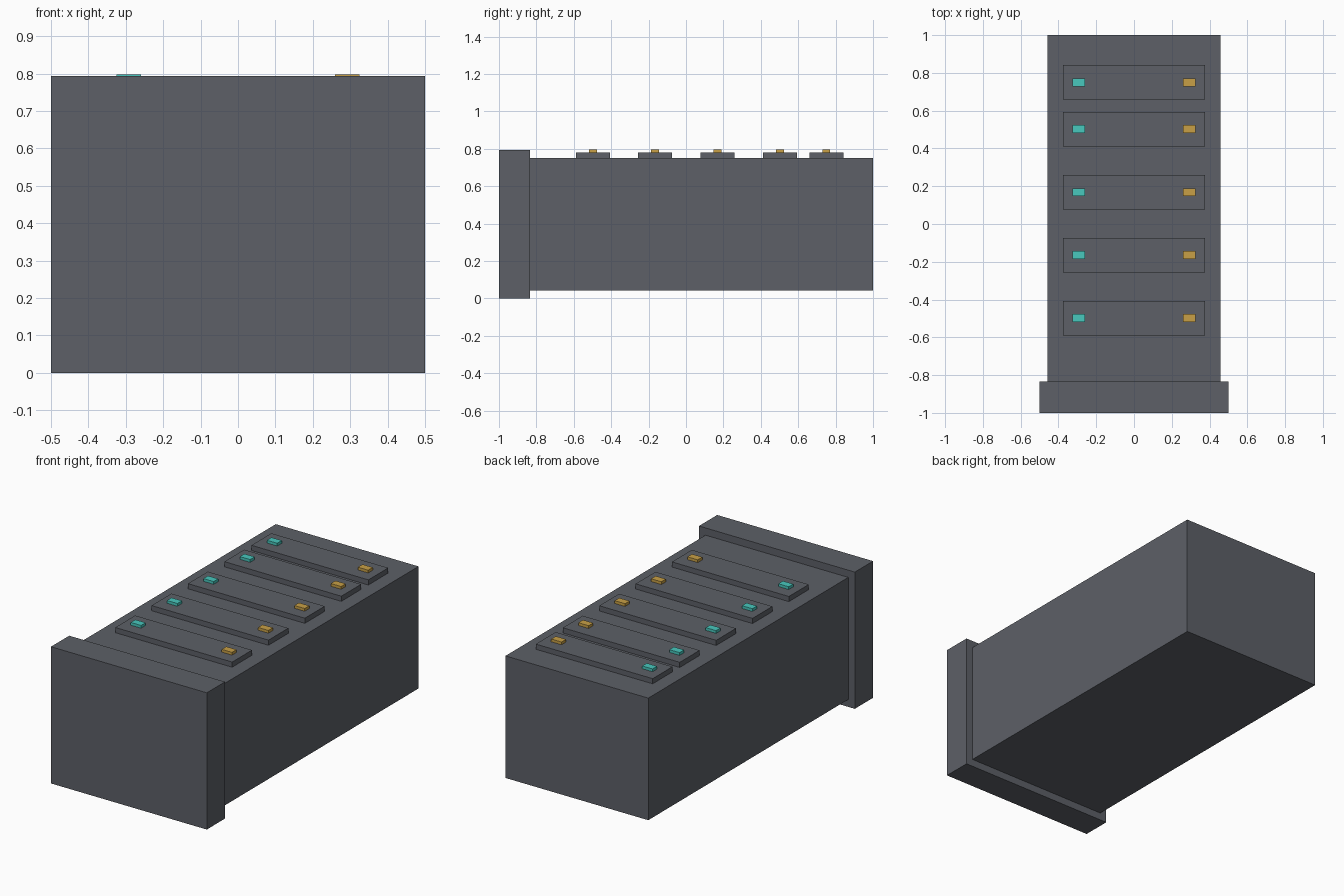
import bpy

cube = bpy.data.objects.get("Cube")
if cube:
    bpy.data.objects.remove(cube, do_unlink=True)


def material(name, colour):
    mat = bpy.data.materials.new(name)
    mat.use_nodes = True
    mat.diffuse_color = (*colour, 1)
    mat.node_tree.nodes["Principled BSDF"].inputs["Base Color"].default_value = (*colour, 1)
    return mat


def box(name, x, y, z, mat):
    """Box spanning the given (low, high) ranges."""
    spans = (x, y, z)
    bpy.ops.mesh.primitive_cube_add(size=1, location=[(a + b) / 2 for a, b in spans])
    obj = bpy.context.object
    obj.name = name
    obj.scale = [b - a for a, b in spans]
    bpy.ops.object.transform_apply(location=False, rotation=False, scale=True)
    obj.data.materials.append(mat)
    return obj


grey = material("dark_grey", (0.109, 0.117, 0.136))
teal = material("teal", (0.065, 0.578, 0.515))
amber = material("amber", (0.578, 0.352, 0.061))

BODY_TOP, PLATE_TOP, LIGHT_TOP = 0.751, 0.781, 0.797

# Main housing and the wider front panel
box("body", (-0.458, 0.458), (-0.833, 1), (0.043, BODY_TOP), grey)
box("front_panel", (-0.5, 0.5), (-1, -0.833), (0, 0.793), grey)

# Raised plates on top, each with a pair of indicator lights
for i, y in enumerate((-0.498, -0.165, 0.168, 0.502, 0.75), 1):
    box(f"top_plate_{i}", (-0.375, 0.375), (y - 0.091, y + 0.091), (BODY_TOP, PLATE_TOP), grey)
    for side, x, mat in (("right", -0.292, teal), ("left", 0.292, amber)):
        box(f"{side}_light_{i}", (x - 0.033, x + 0.033), (y - 0.021, y + 0.021),
            (PLATE_TOP, LIGHT_TOP), mat)
